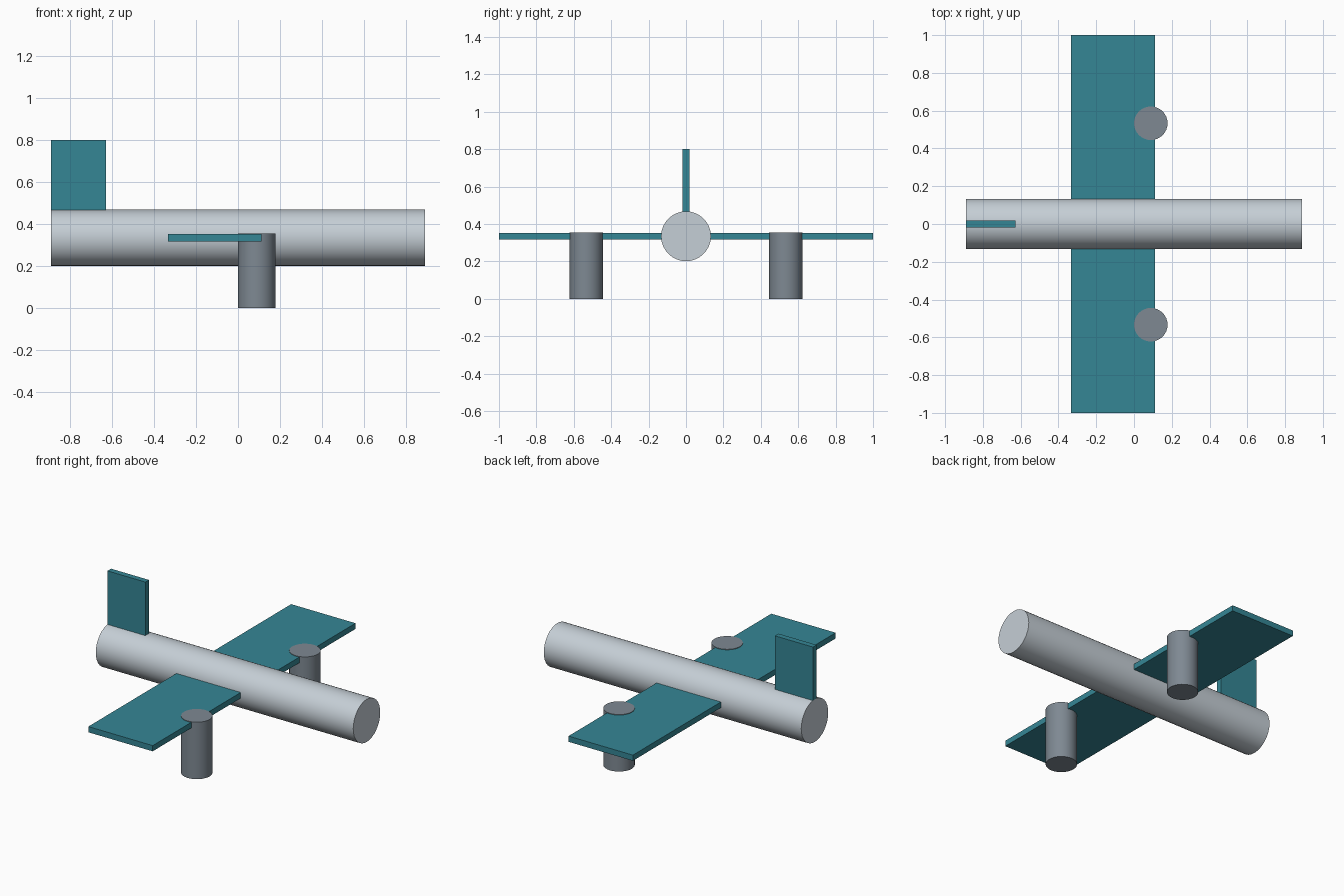
import bpy
import math

if "Cube" in bpy.data.objects:
    bpy.data.objects.remove(bpy.data.objects["Cube"])


def material(name, rgb):
    m = bpy.data.materials.new(name)
    m.diffuse_color = (*rgb, 1.0)
    m.use_nodes = True
    m.node_tree.nodes["Principled BSDF"].inputs["Base Color"].default_value = m.diffuse_color
    return m


SILVER = material("light_silver", (0.56, 0.62, 0.67))
GREY = material("engine_grey", (0.21, 0.25, 0.29))
TEAL = material("teal", (0.036, 0.24, 0.30))


def box(name, centre, size, mat):
    bpy.ops.mesh.primitive_cube_add(size=1, location=centre)
    ob = bpy.context.object
    ob.name = name
    ob.scale = size
    bpy.ops.object.transform_apply(location=False, rotation=False, scale=True)
    ob.data.materials.append(mat)
    return ob


def tube(name, centre, radius, depth, mat, rotation=(0, 0, 0), sides=32):
    bpy.ops.mesh.primitive_cylinder_add(vertices=sides, radius=radius, depth=depth,
                                        location=centre, rotation=rotation)
    ob = bpy.context.object
    ob.name = name
    ob.data.materials.append(mat)
    bpy.ops.object.shade_smooth_by_angle(angle=math.radians(40))
    return ob


# Body along x
tube("fuselage", (0, 0, 0.3345), 0.1333, 1.7778, SILVER, (0, math.pi / 2, 0))

# Straight wing through the body
box("wing", (-0.1111, 0, 0.3345), (0.4444, 2.0, 0.0356), TEAL)

# Upright fin, sunk into the tail
box("tail_fin", (-0.7578, 0, 0.578), (0.2622, 0.0356, 0.4444), TEAL)

# Upright engine pods at the leading edge
for side, label in ((-1, "right"), (1, "left")):
    tube("engine_" + label, (0.0889, side * 0.5333, 0.1778), 0.0889, 0.3556, GREY)
